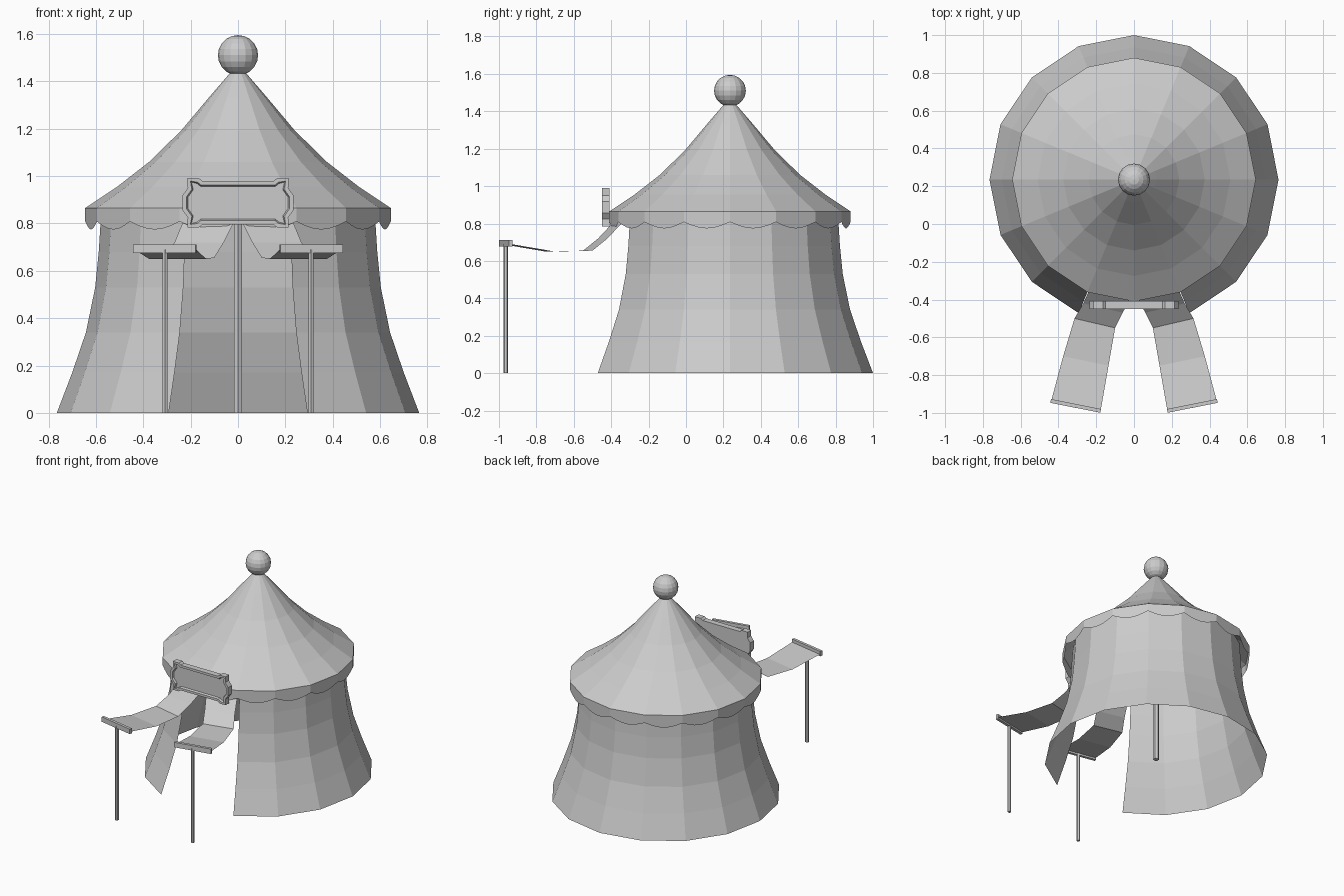
import bpy, bmesh, math
from mathutils import Vector, Matrix

if "Cube" in bpy.data.objects:
    bpy.data.objects.remove(bpy.data.objects["Cube"])

CY = 0.235   # tent axis sits behind the origin
SIDES = 16


def make(name, verts, faces):
    me = bpy.data.meshes.new(name)
    me.from_pydata(verts, [], faces)
    ob = bpy.data.objects.new(name, me)
    bpy.context.collection.objects.link(ob)
    return ob


def from_bm(name, bm):
    me = bpy.data.meshes.new(name)
    bm.to_mesh(me)
    bm.free()
    ob = bpy.data.objects.new(name, me)
    bpy.context.collection.objects.link(ob)
    return ob


def polar(r, turn, z):
    # turn is counted in panels, starting at the front (-y)
    a = turn * 2 * math.pi / SIDES
    return (r * math.sin(a), CY - r * math.cos(a), z)


def lathe(name, profile, first=0, last=SIDES):
    n = last - first + 1
    verts = [polar(r, first + i, z) for r, z in profile for i in range(n)]
    faces = [(j * n + i, j * n + i + 1, (j + 1) * n + i + 1, (j + 1) * n + i)
             for j in range(len(profile) - 1) for i in range(n - 1)]
    ob = make(name, verts, faces)
    bm = bmesh.new()
    bm.from_mesh(ob.data)
    bmesh.ops.remove_doubles(bm, verts=bm.verts, dist=1e-4)
    bmesh.ops.dissolve_degenerate(bm, edges=bm.edges, dist=1e-5)
    bm.to_mesh(ob.data)
    bm.free()
    return ob


def rod(name, x, y, r, top, sides):
    bm = bmesh.new()
    bmesh.ops.create_cone(bm, cap_ends=True, segments=sides, radius1=r, radius2=r,
                          depth=top, matrix=Matrix.Translation((x, y, top / 2)))
    return from_bm(name, bm)


# Flared wall with two front panels left open
lathe("tent_wall", [(0.765, 0), (0.70, 0.17), (0.642, 0.34), (0.603, 0.53),
                    (0.588, 0.68), (0.575, 0.89)], 1, SIDES - 1)

# Concave pointed roof
lathe("tent_roof", [(0.645, 0.865), (0.51, 0.955), (0.375, 1.06), (0.24, 1.192),
                    (0.12, 1.335), (0.012, 1.46)])

# Scalloped valance hanging from the eave
steps = 6
verts, faces = [], []
count = SIDES * steps
for i in range(count):
    p, t = divmod(i, steps)
    t /= steps
    a, b = Vector(polar(0.645, p, 0)), Vector(polar(0.645, p + 1, 0))
    v = a.lerp(b, t)
    verts += [(v.x, v.y, 0.865), (v.x, v.y, 0.808 - 0.034 * math.sin(math.pi * t))]
    k = (i + 1) % count
    faces.append((2 * i, 2 * i + 1, 2 * k + 1, 2 * k))
make("roof_valance", verts, faces)

# Ball finial
bm = bmesh.new()
bmesh.ops.create_uvsphere(bm, u_segments=16, v_segments=10, radius=0.085,
                          matrix=Matrix.Translation((0, CY, 1.51)))
from_bm("ball_finial", bm)

# Centre pole
rod("centre_pole", 0, CY, 0.02, 1.45, 6)

# Raised door flaps, each with an end bar and a support pole
rows = [((0.222, -0.296, 0.87), (0.0, -0.34, 0.87)),
        ((0.235, -0.345, 0.80), (0.02, -0.395, 0.80)),
        ((0.268, -0.42, 0.72), (0.06, -0.47, 0.72)),
        ((0.315, -0.50, 0.655), (0.10, -0.55, 0.655)),
        ((0.375, -0.70, 0.65), (0.135, -0.75, 0.65)),
        ((0.438, -0.935, 0.69), (0.176, -0.985, 0.69))]
for s, side in ((-1, "left"), (1, "right")):
    make(side + "_door_flap", [(s * x, y, z) for row in rows for x, y, z in row],
         [(2 * i, 2 * i + 1, 2 * i + 3, 2 * i + 2) for i in range(len(rows) - 1)])
    bm = bmesh.new()
    bmesh.ops.create_cube(bm, size=1, matrix=Matrix.Translation((s * 0.309, -0.963, 0.694))
                          @ Matrix.Rotation(s * math.radians(11.25), 4, 'Z')
                          @ Matrix.Diagonal((0.27, 0.02, 0.036, 1)))
    from_bm(side + "_flap_bar", bm)
    rod(side + "_flap_pole", s * 0.308, -0.963, 0.0125, 0.69, 6)

# Signboard with a shaped outline and recessed blank face
quarter = [(0.15, 0.092), (0.165, 0.104), (0.214, 0.104), (0.212, 0.062), (0.235, 0.03)]
outline = (quarter + [(x, -z) for x, z in reversed(quarter)]
           + [(-x, -z) for x, z in quarter] + [(-x, z) for x, z in reversed(quarter)])
bm = bmesh.new()
front = bm.faces.new([bm.verts.new((x, -0.408, 0.887 + z)) for x, z in outline])
ext = bmesh.ops.extrude_face_region(bm, geom=[front], use_keep_orig=True)
moved = [g for g in ext["geom"] if isinstance(g, bmesh.types.BMVert)]
bmesh.ops.translate(bm, verts=moved, vec=(0, -0.042, 0))
bmesh.ops.recalc_face_normals(bm, faces=bm.faces)
face = min(bm.faces, key=lambda f: f.calc_center_median().y)
bmesh.ops.inset_region(bm, faces=[face], thickness=0.018)
bmesh.ops.inset_region(bm, faces=[face], thickness=0.006, depth=-0.014)
from_bm("sign_board", bm)
